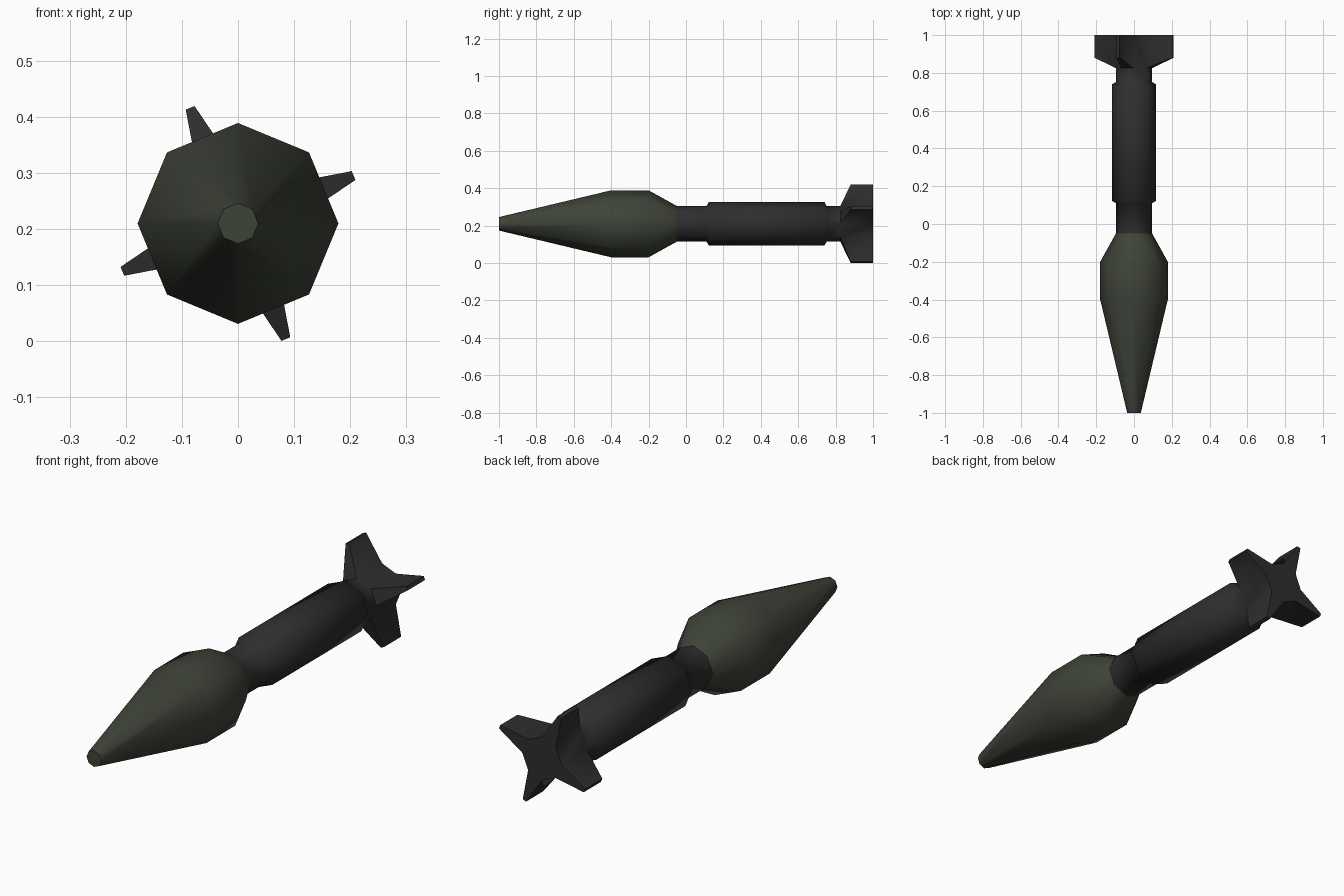
import bpy, bmesh
from math import sin, cos, pi, radians
from mathutils import Vector

if "Cube" in bpy.data.objects:
    bpy.data.objects.remove(bpy.data.objects["Cube"])

CZ = 0.21      # height of the long axis
SIDES = 8


def material(name, rgb):
    m = bpy.data.materials.new(name)
    m.diffuse_color = (*rgb, 1)
    m.use_nodes = True
    m.node_tree.nodes["Principled BSDF"].inputs["Base Color"].default_value = m.diffuse_color
    return m


green = material("olive green", (0.048, 0.056, 0.040))
dark = material("dark grey", (0.027, 0.027, 0.027))


def ring(bm, y, r):
    return [bm.verts.new((r * cos(2 * pi * i / SIDES), y, CZ + r * sin(2 * pi * i / SIDES)))
            for i in range(SIDES)]


def lathe(bm, profile):
    """Octagonal solid along y from (y, radius) pairs."""
    rings = [ring(bm, y, r) for y, r in profile]
    for a, b in zip(rings, rings[1:]):
        for i in range(SIDES):
            j = (i + 1) % SIDES
            bm.faces.new((a[i], a[j], b[j], b[i]))
    bm.faces.new(rings[0])
    bm.faces.new(rings[-1])


def finish(bm, name, mat, angle):
    bmesh.ops.recalc_face_normals(bm, faces=bm.faces[:])
    me = bpy.data.meshes.new(name)
    bm.to_mesh(me)
    bm.free()
    ob = bpy.data.objects.new(name, me)
    bpy.context.collection.objects.link(ob)
    me.materials.append(mat)
    bpy.ops.object.select_all(action='DESELECT')
    ob.select_set(True)
    bpy.context.view_layer.objects.active = ob
    bpy.ops.object.shade_smooth_by_angle(angle=radians(angle))


# warhead
bm = bmesh.new()
lathe(bm, [(-1, 0.036), (-0.4, 0.179), (-0.2, 0.179), (-0.05, 0.096)])
finish(bm, "warhead", green, 60)

# motor tube with thicker middle, and fins pulled out of alternate tail faces
bm = bmesh.new()
lathe(bm, [(-0.05, 0.095), (0.11, 0.095), (0.122, 0.116), (0.74, 0.116),
           (0.752, 0.095), (0.825, 0.095), (1, 0.095)])
tail = []
for f in bm.faces:
    c = f.calc_center_median()
    if len(f.verts) == 4 and c.y > 0.85:
        d = Vector((c.x, 0, c.z - CZ)).normalized()
        t = Vector((-d.z, 0, d.x))
        if d.x * d.z > 0 and abs(d.x) > abs(d.z) or d.x * d.z < 0 and abs(d.z) > abs(d.x):
            tail.append((f, d, t))
for f, d, t in tail:
    new = bmesh.ops.extrude_discrete_faces(bm, faces=[f])["faces"][0]
    for v in new.verts:
        side = 1 if (v.co - Vector((0, 0, CZ))).dot(t) > 0 else -1
        y = 1 if v.co.y > 0.9 else 0.88
        v.co = Vector((0, y, CZ)) + d * 0.223 + t * side * 0.0085
finish(bm, "motor_tube_and_fins", dark, 60)
